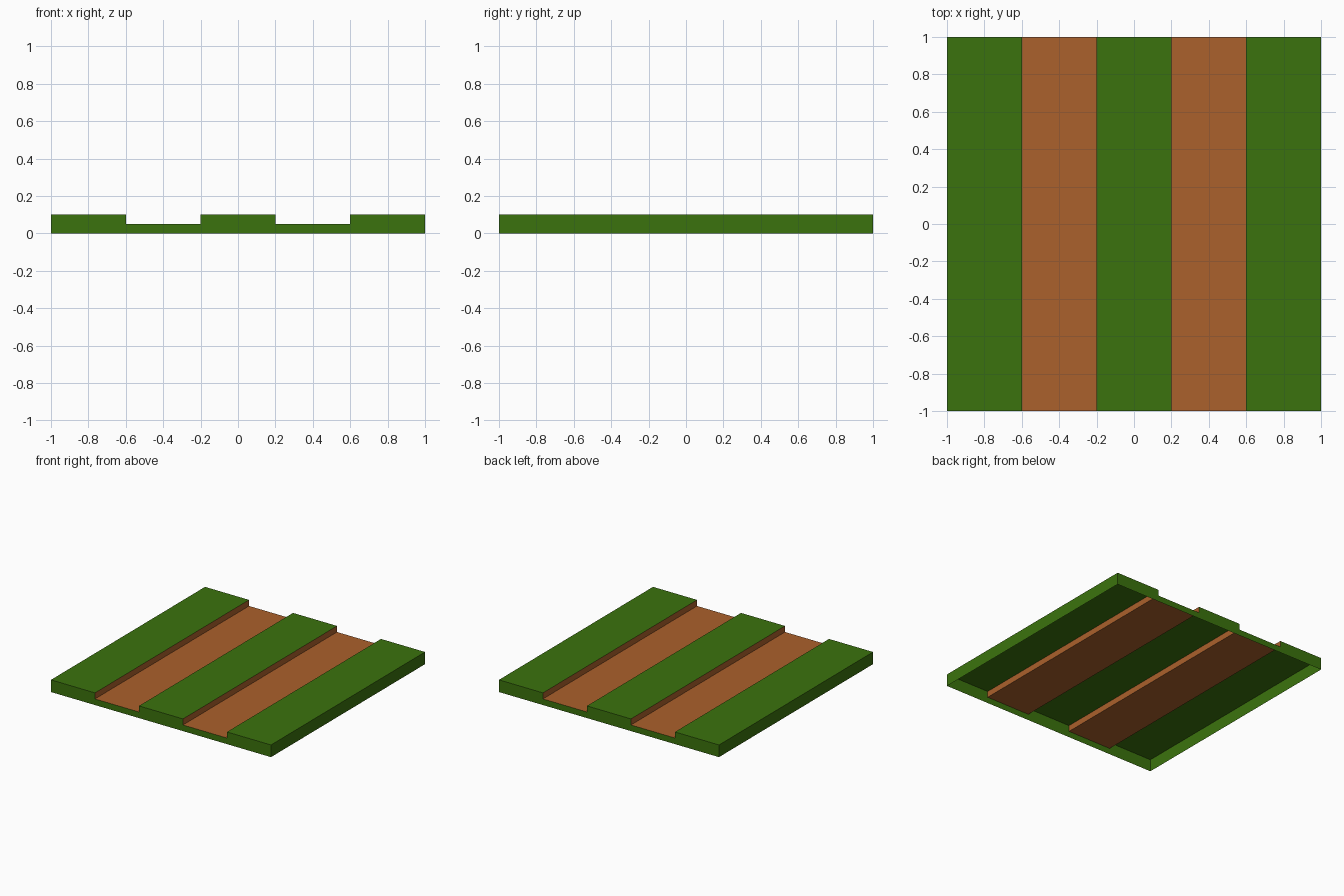
import bpy
import bmesh

cube = bpy.data.objects.get("Cube")
if cube:
    bpy.data.objects.remove(cube, do_unlink=True)


def make_material(name, colour):
    mat = bpy.data.materials.new(name)
    mat.use_nodes = True
    mat.diffuse_color = colour
    bsdf = next(n for n in mat.node_tree.nodes if n.type == 'BSDF_PRINCIPLED')
    bsdf.inputs["Base Color"].default_value = colour
    return mat


grass = make_material("grass_green", (0.044, 0.171, 0.004, 1))
dirt = make_material("dirt_brown", (0.407, 0.119, 0.025, 1))

HALF, TOP, RUT = 1.0, 0.1, 0.05

# Cross-section of the slab with two sunken ruts, mirrored about x = 0
left = [(-HALF, 0), (-HALF, TOP), (-0.6, TOP), (-0.6, RUT), (-0.2, RUT), (-0.2, TOP)]
profile = left + [(-x, z) for x, z in reversed(left)]

bm = bmesh.new()
front = [bm.verts.new((x, -HALF, z)) for x, z in profile]
back = [bm.verts.new((x, HALF, z)) for x, z in profile]

# Outer sides, grass strips and ruts; the underside stays open
for i in range(len(profile) - 1):
    face = bm.faces.new((front[i], front[i + 1], back[i + 1], back[i]))
    heights = [v.co.z for v in face.verts]
    in_rut = min(heights) > RUT / 2 and min(heights) < TOP - RUT / 2
    face.material_index = 1 if in_rut else 0

# Front and back end walls
bm.faces.new(front[::-1])
bm.faces.new(back)

mesh = bpy.data.meshes.new("road_tile")
bm.to_mesh(mesh)
bm.free()
mesh.materials.append(grass)
mesh.materials.append(dirt)
bpy.context.collection.objects.link(bpy.data.objects.new("road_tile", mesh))
